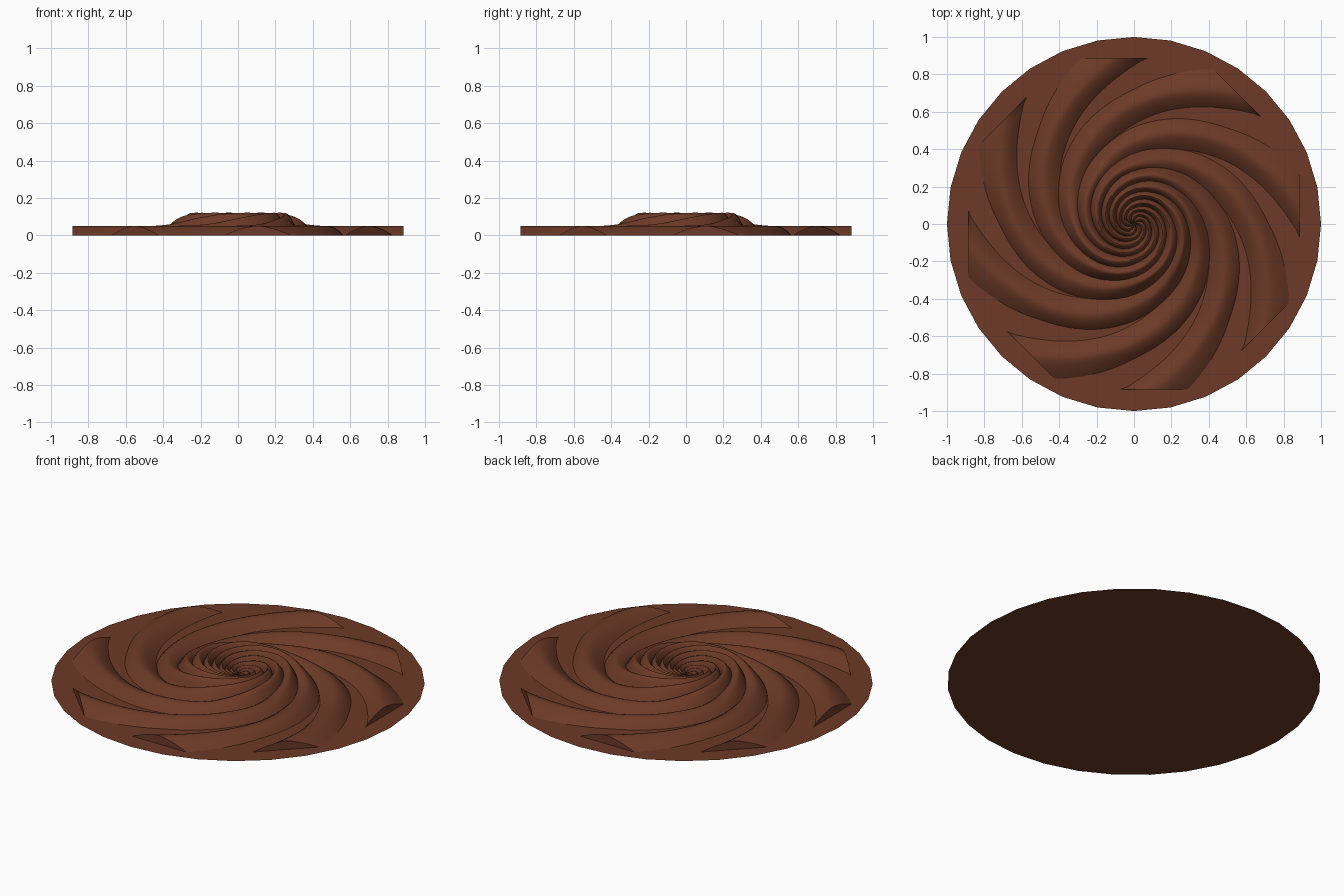
import bpy, bmesh, math

if "Cube" in bpy.data.objects:
    bpy.data.objects.remove(bpy.data.objects["Cube"])

brown = bpy.data.materials.new("warm brown")
brown.diffuse_color = (0.15, 0.042, 0.02, 1)
brown.use_nodes = True
brown.node_tree.nodes["Principled BSDF"].inputs["Base Color"].default_value = brown.diffuse_color


def lerp(table, r):
    for (r0, v0), (r1, v1) in zip(table, table[1:]):
        if r <= r1:
            k = max(0.0, (r - r0) / (r1 - r0))
            return v0 + (v1 - v0) * k
    return table[-1][1]


def curve(table, r):
    # softened interpolation along the radius
    w = 0.06 * min(1.0, r / 0.3)
    return sum(lerp(table, r + w * d) for d in (-.5, -.25, 0, .25, .5)) / 5


def make(name, bm, smooth):
    me = bpy.data.meshes.new(name)
    bm.normal_update()
    bm.to_mesh(me)
    bm.free()
    me.materials.append(brown)
    ob = bpy.data.objects.new(name, me)
    bpy.context.collection.objects.link(ob)
    if smooth:
        bpy.ops.object.select_all(action='DESELECT')
        ob.select_set(True)
        bpy.context.view_layer.objects.active = ob
        bpy.ops.object.shade_smooth_by_angle(angle=math.radians(30))
    return ob


# flat 32-sided base
bm = bmesh.new()
bm.faces.new([bm.verts.new((math.cos(i * math.tau / 32), math.sin(i * math.tau / 32), 0))
              for i in range(32)])
make("base_disc", bm, False)

# radius -> swirl angle, half width (degrees), crest height, valley height
SWIRL = [(0, 430), (.05, 385), (.1, 310), (.2, 205), (.3, 141), (.344, 120),
         (.39, 101), (.447, 79), (.55, 55), (.663, 33), (.78, 14), (.886, 0)]
HALF = [(0, 22.5), (.48, 22.5), (.56, 19.5), (.663, 16), (.886, 11)]
CREST = [(0, .05), (.08, .078), (.15, .105), (.2, .12), (.25, .122), (.3, .107),
         (.35, .07), (.4, .053), (.46, .05), (.9, .05)]
VALLEY = [(0, .035), (.1, .055), (.2, .088), (.25, .088), (.3, .068),
          (.36, .03), (.42, .012), (.5, 0), (.9, 0)]

ROWS, COLS = 56, 16
# eight swirling arms, each ending in an upright flat face
for a in range(8):
    axis = a * math.pi / 4
    bm = bmesh.new()
    grid = []
    for i in range(ROWS + 1):
        r = 0.885 * (1 - i / ROWS) ** 1.25 + 0.004
        r = min(r, 0.885)
        mid = 6.5 + (curve(SWIRL, r) if i else 0)
        half = curve(HALF, r)
        crest, valley = curve(CREST, r), curve(VALLEY, r)
        flat = max(0.0, (r - 0.72) / 0.165)
        row = []
        for j in range(COLS + 1):
            t = -1 + 2 * j / COLS
            off = math.radians(mid + half * t)
            # outer end is squared off to a straight chord
            rr = r * (1 + flat * (1 / math.cos(math.radians(6.5 + half * t)) - 1))
            z = valley + (crest - valley) * (1 - abs(t) ** 1.7)
            row.append(bm.verts.new((rr * math.cos(axis + off), rr * math.sin(axis + off), z)))
        grid.append(row)
    for p, q in zip(grid, grid[1:]):
        for j in range(COLS):
            bm.faces.new((p[j], p[j + 1], q[j + 1], q[j]))
    bm.faces.new(list(reversed(grid[0])))
    make("swirl_arm_%d" % (a + 1), bm, True)
